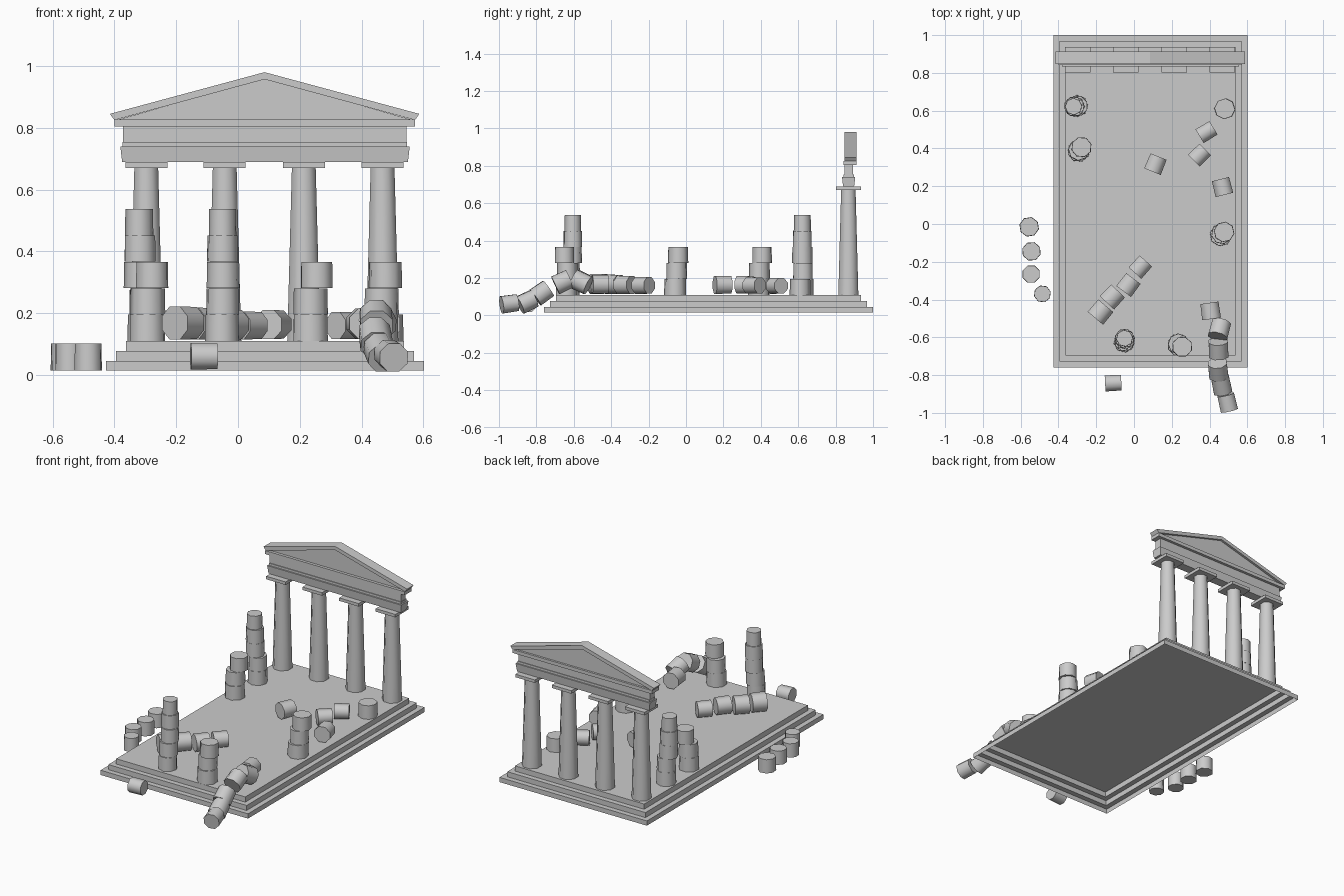
import bpy, bmesh, math
from mathutils import Vector

if "Cube" in bpy.data.objects:
    bpy.data.objects.remove(bpy.data.objects["Cube"])


def finish(name, bm, smooth=False):
    bmesh.ops.recalc_face_normals(bm, faces=bm.faces)
    me = bpy.data.meshes.new(name)
    bm.to_mesh(me)
    bm.free()
    ob = bpy.data.objects.new(name, me)
    bpy.context.collection.objects.link(ob)
    if smooth:
        bpy.ops.object.select_all(action='DESELECT')
        ob.select_set(True)
        bpy.context.view_layer.objects.active = ob
        bpy.ops.object.shade_smooth_by_angle(angle=math.radians(50))
    return ob


def drum(name, center, r, h, axis=(0, 0, 1), taper=0.97, spin=0.0):
    """Eight-sided stone drum around a centre point, along any axis."""
    bm = bmesh.new()
    bmesh.ops.create_cone(bm, cap_ends=True, segments=8, radius1=r,
                          radius2=r * taper, depth=h)
    ob = finish(name, bm, True)
    turn = Vector(axis).to_track_quat('Z', 'Y').to_matrix().to_4x4()
    for v in ob.data.vertices:
        c, s = math.cos(spin), math.sin(spin)
        p = Vector((v.co.x * c - v.co.y * s, v.co.x * s + v.co.y * c, v.co.z))
        v.co = turn @ p
    ob.location = center
    return ob


def block(name, x0, x1, y0, y1, z0, z1, flare=0.0):
    """Box whose bottom is drawn in by flare."""
    bm = bmesh.new()
    bmesh.ops.create_cube(bm, size=1)
    for v in bm.verts:
        f = flare if v.co.z < 0 else 0
        v.co = (x0 + f if v.co.x < 0 else x1 - f,
                y0 + f if v.co.y < 0 else y1 - f,
                z0 if v.co.z < 0 else z1)
    return finish(name, bm)


def prism(name, pts, y0, y1):
    """Profile in x, z extruded along y."""
    bm = bmesh.new()
    f = bm.faces.new([bm.verts.new((x, y0, z)) for x, z in pts])
    ext = bmesh.ops.extrude_face_region(bm, geom=[f])
    for v in ext['geom']:
        if isinstance(v, bmesh.types.BMVert):
            v.co.y = y1
    return finish(name, bm)


# stepped platform, one shell open underneath
bm = bmesh.new()
prev = None
for inset, z in [(0, .015), (0, .045), (.032, .045), (.032, .077), (.064, .077), (.064, .11)]:
    x0, x1, y0, y1 = -.427 + inset, .602 - inset, -.76 + inset, 1 - inset
    ring = [bm.verts.new((x, y, z)) for x, y in ((x0, y0), (x1, y0), (x1, y1), (x0, y1))]
    if prev:
        for i in range(4):
            j = (i + 1) % 4
            bm.faces.new((prev[i], prev[j], ring[j], ring[i]))
    prev = ring
bm.faces.new(prev)
finish("stepped_platform", bm)

# intact rear columns with square capitals
for x in (-.297, -.043, .213, .468):
    drum("rear_column", (x, .868, .39), .058, .56, taper=.72, spin=math.pi / 8)
    block("column_capital", x - .068, x + .068, .802, .936, .67, .689)

# beam, frieze and cornice
block("architrave", -.381, .556, .834, .905, .689, .74, .006)
block("frieze_band", -.374, .547, .842, .898, .74, .754)
block("frieze", -.373, .545, .847, .894, .754, .804)
block("cornice", -.40, .573, .842, .911, .804, .826)

# gable
prism("gable_panel", [(-.39, .826), (.563, .826), (.086, .96)], .86, .898)
prism("raking_cornice", [(-.40, .825), (-.415, .845), (.086, .98), (.587, .845),
                         (.573, .825), (.086, .957)], .847, .912)

# standing column stumps: list of drum centres and radii from the bottom up
stumps = [
    [(-.30, .625, .058), (-.30, .625, .056), (-.315, .622, .055), (-.317, .622, .054), (-.32, .622, .046)],
    [(-.293, .388, .060), (-.292, .392, .057), (-.278, .407, .055)],
    [(.46, -.058, .060), (.465, -.05, .057), (.477, -.042, .055)],
    [(-.052, -.625, .056), (-.05, -.62, .055), (-.048, -.61, .054), (-.05, -.605, .052), (-.05, -.605, .045)],
    [(.235, -.64, .060), (.235, -.635, .056), (.255, -.65, .055)],
    [(.48, .61, .056)],
]
for n, stack in enumerate(stumps):
    for i, (x, y, r) in enumerate(stack):
        drum("stump_drum", (x, y, .11 + .0855 * i + .0425), r, .085, spin=.3 * n + .4 * i)

# drums standing on the ground beside the platform
for x, y, r in ((-.555, -.015, .053), (-.543, -.145, .051), (-.545, -.265, .049), (-.485, -.37, .046)):
    drum("ground_drum", (x, y, .058), r, .086, spin=r * 40)

# toppled drums: centre, radius, heading and upward tilt in degrees
fallen = [
    (.114, .317, .163, .051, 68, 0), (.384, .487, .158, .046, 31, 0),
    (.347, .365, .16, .048, 45, 0), (.468, .196, .163, .052, 104, 0),
    (.034, -.228, .16, .049, 48, 0), (-.029, -.323, .163, .053, 53, 0),
    (-.114, -.386, .166, .056, 47, 0), (-.177, -.466, .168, .058, 50, 0),
    (.405, -.46, .166, .054, 98, 0), (.453, -.56, .178, .056, 75, -25),
    (.447, -.66, .178, .056, 92, 25), (.445, -.77, .12, .055, 96, 35),
    (.463, -.85, .073, .053, 102, 25), (.495, -.945, .062, .05, 103, 8),
    (-.11, -.842, .06, .046, 3, 0),
]
for x, y, z, r, heading, tilt in fallen:
    a, t = math.radians(heading), math.radians(tilt)
    drum("fallen_drum", (x, y, z), r, .086,
         (math.cos(a) * math.cos(t), math.sin(a) * math.cos(t), math.sin(t)), spin=math.pi / 8)
